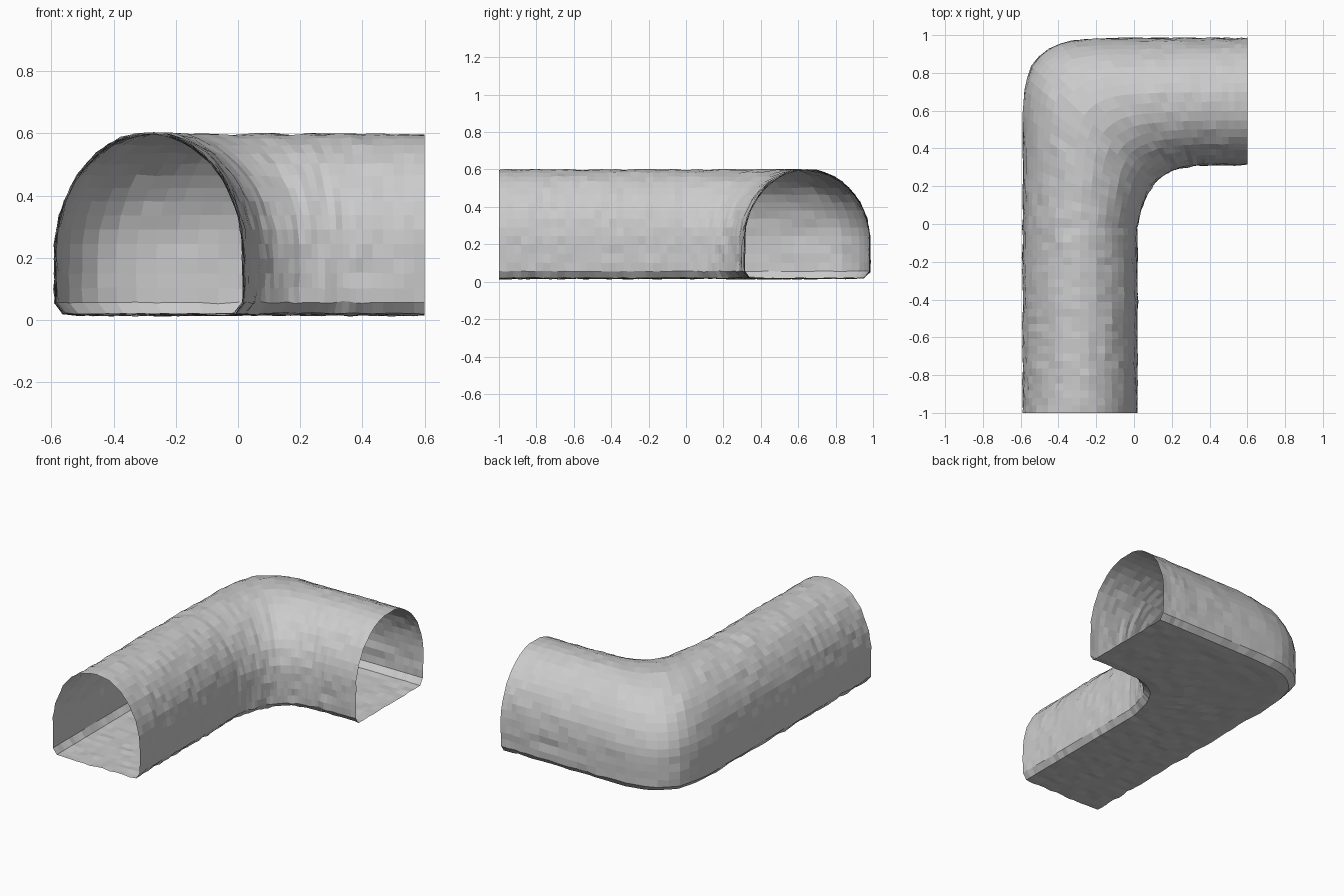
import bpy, bmesh, math
from mathutils import Vector, noise

if "Cube" in bpy.data.objects:
    bpy.data.objects.remove(bpy.data.objects["Cube"])

def resample(pts, n):
    """n+1 evenly spaced points along a polyline"""
    pts = [Vector(p) for p in pts]
    cum = [0.0]
    for a, b in zip(pts, pts[1:]):
        cum.append(cum[-1] + (b - a).length)
    out, k = [], 0
    for i in range(n + 1):
        d = cum[-1] * i / n
        while k < len(pts) - 2 and cum[k + 1] < d:
            k += 1
        out.append(pts[k].lerp(pts[k + 1], (d - cum[k]) / (cum[k + 1] - cum[k])))
    return out

# Arched cross-section: side position -1..1, height
SPRING, TOP, FLOOR, R = 0.21, 0.6, 0.017, 0.045
W = 0.31
half = [(0, FLOOR)]
half += [(W - R + R * math.sin(a), FLOOR + R - R * math.cos(a))
         for a in (math.radians(15 * i) for i in range(7))]
half += [(W * math.cos(a), SPRING + (TOP - SPRING) * math.sin(a))
         for a in (math.radians(3 * i) for i in range(31))]
right = resample(half, 22)
section = [(p.x / W, p.y) for p in right] + [(-p.x / W, p.y) for p in right[-2:0:-1]]

# Plan outlines of the outer and inner wall: leg, bend, leg
outer = resample([(-.588, -1), (-.588, -.02)], 25)[:-1]
inner = resample([(.017, -1), (.017, -.02)], 25)[:-1]
outer += resample([(-.588, -.02), (-.588, .6), (-.575, .74), (-.54, .84), (-.48, .91),
                   (-.41, .95), (-.31, .975), (-.15, .983), (.4, .983)], 28)
inner += resample([(.017, -.02), (.04, .08), (.07, .165), (.12, .23), (.2, .283),
                   (.29, .305), (.4, .312)], 28)
outer += resample([(.4, .983), (.6, .983)], 6)[1:]
inner += resample([(.4, .312), (.6, .312)], 6)[1:]

# Rock tunnel shell lofted between the outlines with rough noise
bm = bmesh.new()
rings = []
for o, i in zip(outer, inner):
    mid, side = (o + i) / 2, (i - o) / 2
    d = side.normalized()
    ring = []
    for s, z in section:
        p = Vector((*(mid + side * s), z))
        n = Vector((d.x * s, d.y * s, (z - 0.28) / 0.3)).normalized()
        bump = 0.007 * noise.noise(p * 16) + 0.006 * noise.noise(p * 34 + Vector((5, 3, 1)))
        p += n * bump
        ring.append(bm.verts.new(p))
    rings.append(ring)
N = len(section)
for a, b in zip(rings, rings[1:]):
    for j in range(N):
        k = (j + 1) % N
        bm.faces.new((a[j], a[k], b[k], b[j]))
bmesh.ops.recalc_face_normals(bm, faces=bm.faces)
# Open tube: make sure the roof faces outwards
bm.normal_update()
roof = max(bm.faces, key=lambda f: f.calc_center_median().z)
if roof.normal.z < 0:
    bmesh.ops.reverse_faces(bm, faces=bm.faces)
me = bpy.data.meshes.new("tunnel_bend")
bm.to_mesh(me)
bm.free()
bpy.context.collection.objects.link(bpy.data.objects.new("tunnel_bend", me))
